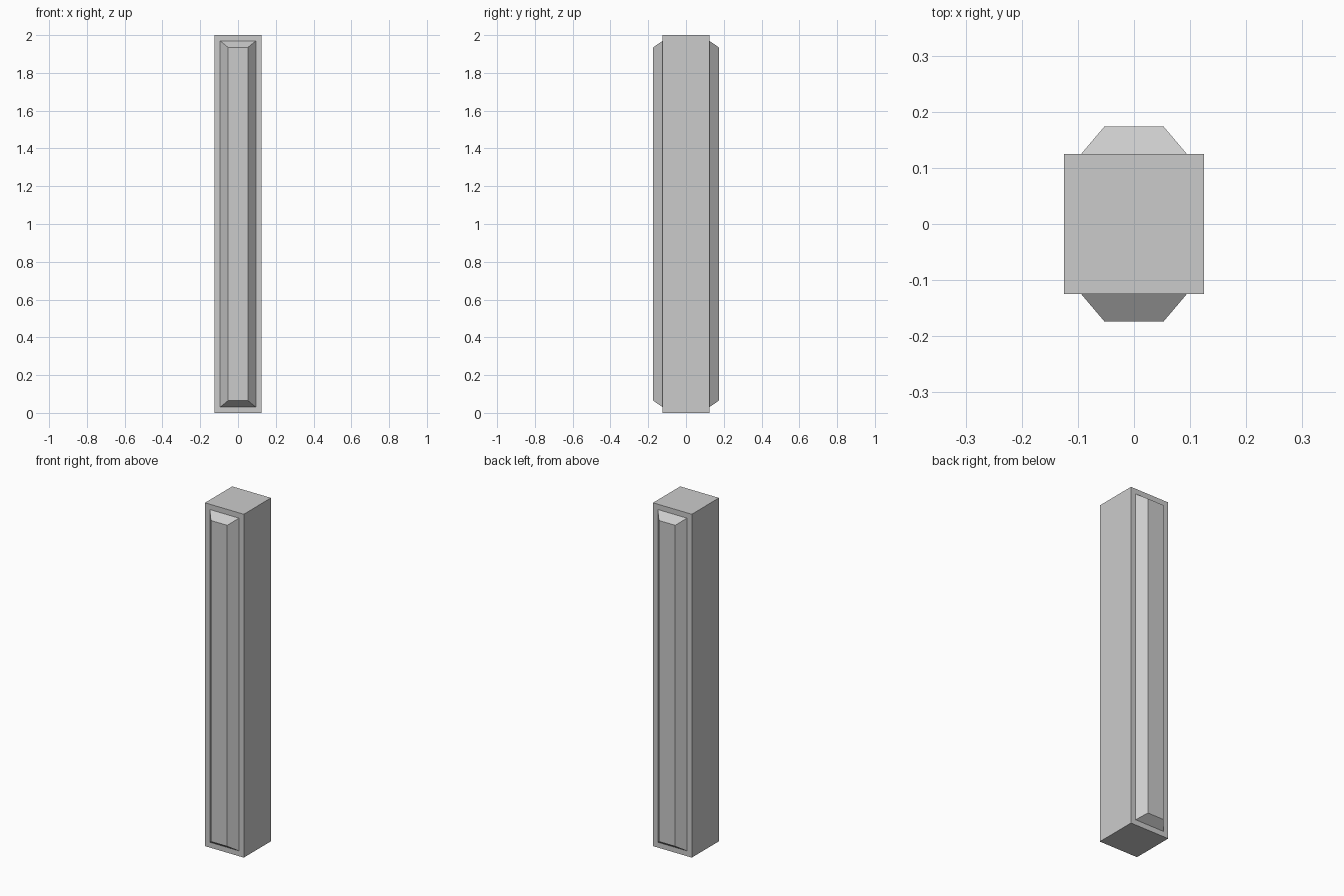
import bpy, bmesh
from mathutils import Matrix, Vector

if "Cube" in bpy.data.objects:
    bpy.data.objects.remove(bpy.data.objects["Cube"])

W, H = 0.25, 2.0            # shaft width and height
CENTRE = Vector((0, 0, H / 2))

bm = bmesh.new()
# square shaft
bmesh.ops.create_cube(bm, size=1, matrix=Matrix.Translation(CENTRE) @ Matrix.Diagonal((W, W, H, 1)))
bm.normal_update()

# raised bevelled panel on front and back
for face in [f for f in bm.faces if abs(f.normal.y) > 0.9]:
    out = face.normal.copy()
    bmesh.ops.inset_region(bm, faces=[face], thickness=0.031, use_even_offset=True)
    ext = bmesh.ops.extrude_discrete_faces(bm, faces=[face])
    verts = ext["faces"][0].verts[:]
    bmesh.ops.translate(bm, verts=verts, vec=out * 0.049)
    bmesh.ops.scale(bm, verts=verts, vec=(0.0525 / 0.094, 1, 0.935 / 0.969),
                    space=Matrix.Translation(-CENTRE))

bmesh.ops.recalc_face_normals(bm, faces=bm.faces[:])
mesh = bpy.data.meshes.new("panelled_post")
bm.to_mesh(mesh)
bm.free()
bpy.context.collection.objects.link(bpy.data.objects.new("panelled_post", mesh))
